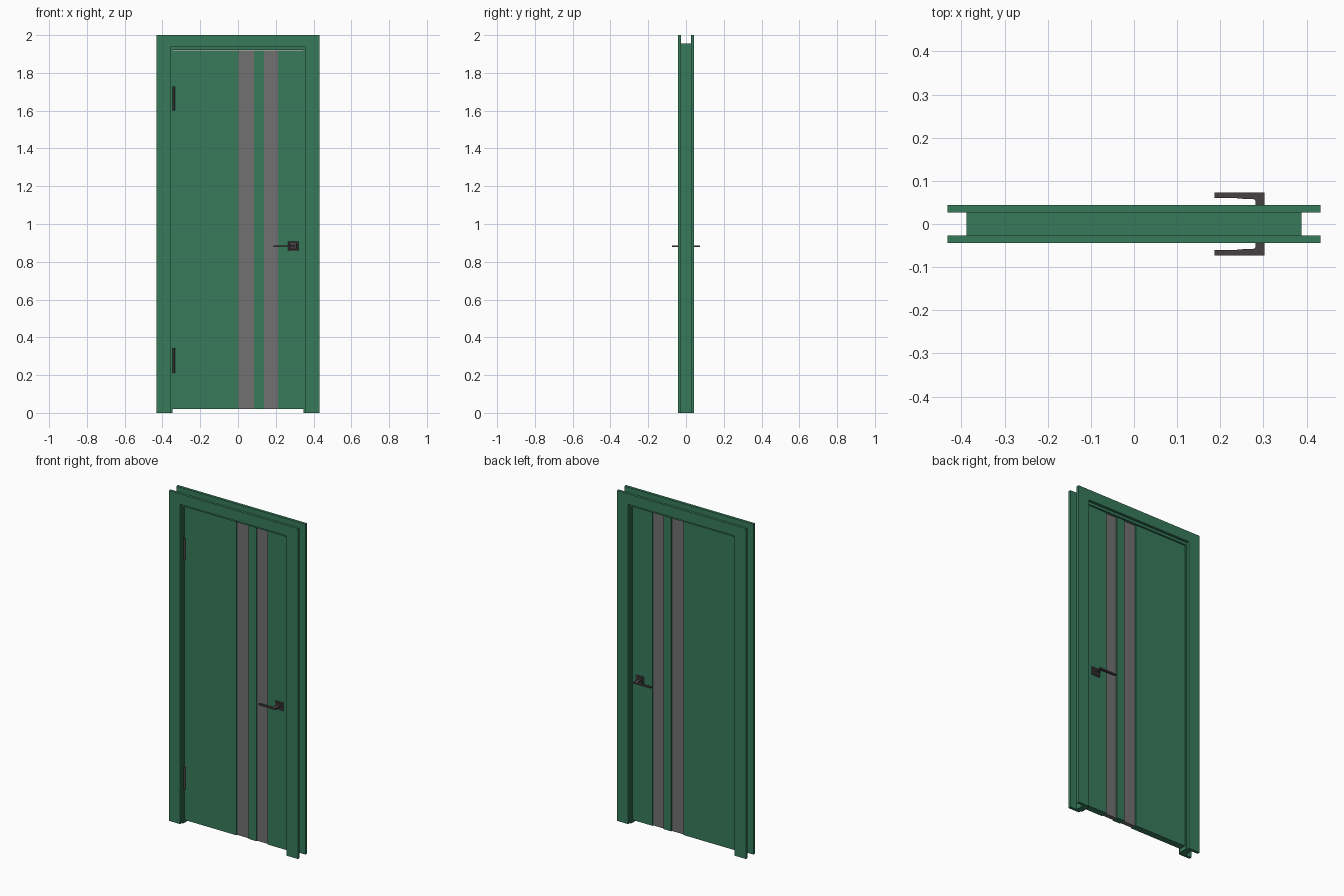
import bpy, bmesh

if "Cube" in bpy.data.objects:
    bpy.data.objects.remove(bpy.data.objects["Cube"])


def material(name, color):
    m = bpy.data.materials.new(name)
    m.diffuse_color = (*color, 1)
    m.use_nodes = True
    m.node_tree.nodes["Principled BSDF"].inputs["Base Color"].default_value = m.diffuse_color
    return m


GREEN = material("green paint", (0.038, 0.195, 0.102))
GREY = material("grey glass", (0.168, 0.165, 0.165))
METAL = material("dark metal", (0.062, 0.053, 0.056))


def prism(name, pts, lo, hi, mat, axis="y", bevel=0.0):
    """Extrude a flat outline along y (outline in x,z) or z (outline in x,y)."""
    place = (lambda p, t: (p[0], t, p[1])) if axis == "y" else (lambda p, t: (p[0], p[1], t))
    bm = bmesh.new()
    face = bm.faces.new([bm.verts.new(place(p, lo)) for p in pts])
    ext = bmesh.ops.extrude_face_region(bm, geom=[face])
    shift = (0, hi - lo, 0) if axis == "y" else (0, 0, hi - lo)
    bmesh.ops.translate(bm, vec=shift, verts=[v for v in ext["geom"] if isinstance(v, bmesh.types.BMVert)])
    bmesh.ops.recalc_face_normals(bm, faces=bm.faces)
    me = bpy.data.meshes.new(name)
    bm.to_mesh(me)
    bm.free()
    me.materials.append(mat)
    ob = bpy.data.objects.new(name, me)
    bpy.context.collection.objects.link(ob)
    if bevel:
        mod = ob.modifiers.new("bevel", "BEVEL")
        mod.width, mod.segments = bevel, 1
    return ob


def box(name, x0, x1, y0, y1, z0, z1, mat, bevel=0.0):
    return prism(name, [(x0, z0), (x1, z0), (x1, z1), (x0, z1)], min(y0, y1), max(y0, y1), mat, "y", bevel)


def arch(name, xo, zo, xi, zi, y0, y1):
    """Door surround open at the bottom."""
    pts = [(-xo, 0), (-xo, zo), (xo, zo), (xo, 0), (xi, 0), (xi, zi), (-xi, zi), (-xi, 0)]
    return prism(name, pts, y0, y1, GREEN)


# Surround: jamb between two casings
arch("jamb", 0.388, 1.955, 0.348, 1.92, -0.027, 0.027)
arch("front_casing", 0.432, 2.0, 0.357, 1.936, -0.0435, -0.027)
arch("back_casing", 0.432, 2.0, 0.357, 1.936, 0.027, 0.0435)

# Door leaf: green panels separated by recessed glass strips
for name, x0, x1 in (("wide_panel", -0.346, 0.003), ("middle_panel", 0.085, 0.138), ("lock_panel", 0.212, 0.346)):
    box(name, x0, x1, -0.02, 0.02, 0.02, 1.918, GREEN)
for name, x0, x1 in (("left_glass_strip", 0.003, 0.085), ("right_glass_strip", 0.138, 0.212)):
    box(name, x0, x1, -0.013, 0.013, 0.02, 1.918, GREY)

# Handles on both sides
HX, HZ = 0.2925, 0.882
for side, s in (("front", -1), ("back", 1)):
    box(side + "_rosette", HX - 0.027, HX + 0.027, s * 0.02, s * 0.026, HZ - 0.025, HZ + 0.025, METAL, 0.001)
    box(side + "_rosette_cap", HX - 0.019, HX + 0.019, s * 0.026, s * 0.03, HZ - 0.016, HZ + 0.016, METAL, 0.001)
    outline = [(0.303, 0.03), (0.303, 0.073), (0.187, 0.073), (0.187, 0.0605), (0.25, 0.0595),
               (0.252, 0.058), (0.276, 0.058), (0.2803, 0.0562), (0.282, 0.052), (0.282, 0.03)]
    prism(side + "_lever", [(x, s * y) for x, y in outline], HZ - 0.0045, HZ + 0.0045, METAL, "z")

# Hinges on the front left edge
for name, z0, z1 in (("lower_hinge", 0.211, 0.344), ("upper_hinge", 1.6, 1.728)):
    bpy.ops.mesh.primitive_cylinder_add(vertices=20, radius=0.006, depth=z1 - z0,
                                        location=(-0.340, -0.025, (z0 + z1) / 2))
    ob = bpy.context.object
    ob.name = name
    ob.data.materials.append(METAL)
    bpy.ops.object.shade_smooth_by_angle()
    box(name + "_plate", -0.3478, -0.3462, -0.025, 0.01, z0, z1, METAL)
